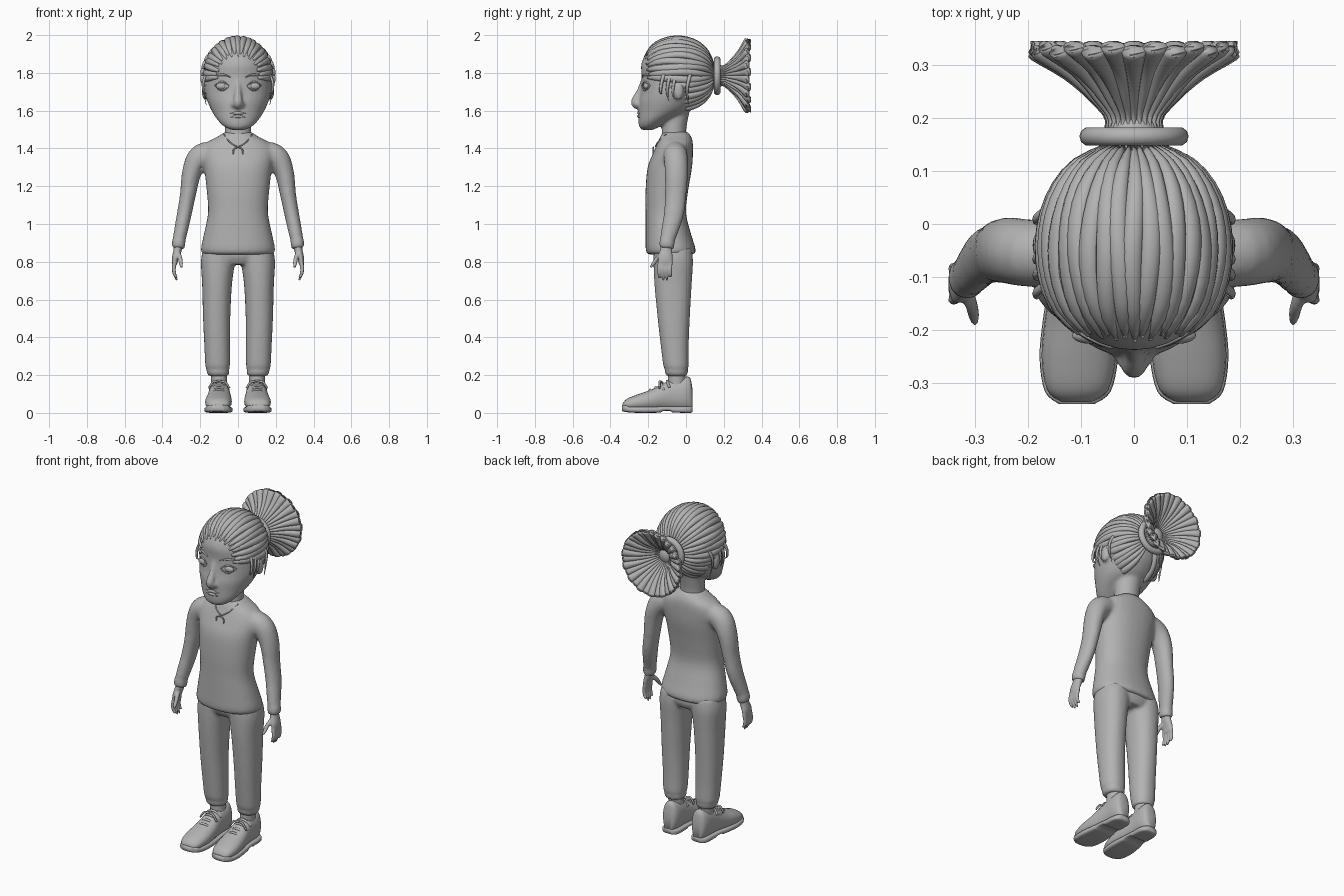
import bpy, bmesh
from math import sin, cos, pi, radians, copysign, sqrt
from mathutils import Vector, Matrix

if "Cube" in bpy.data.objects:
    bpy.data.objects.remove(bpy.data.objects["Cube"])

grey = bpy.data.materials.new("plain grey")
grey.use_nodes = True
grey.diffuse_color = (0.45, 0.45, 0.45, 1)
grey.node_tree.nodes["Principled BSDF"].inputs["Base Color"].default_value = (0.45, 0.45, 0.45, 1)
SIDES = (("left", 1), ("right", -1))


def finish(name, bm, voxel=0, rounds=3):
    """Turn a bmesh into a smooth object, optionally fusing its pieces."""
    bmesh.ops.recalc_face_normals(bm, faces=bm.faces)
    mesh = bpy.data.meshes.new(name)
    bm.to_mesh(mesh)
    bm.free()
    ob = bpy.data.objects.new(name, mesh)
    bpy.context.collection.objects.link(ob)
    mesh.materials.append(grey)
    mesh.polygons.foreach_set("use_smooth", [True] * len(mesh.polygons))
    if voxel:
        m = ob.modifiers.new("fuse", 'REMESH')
        m.mode, m.voxel_size, m.use_smooth_shade = 'VOXEL', voxel, True
        m = ob.modifiers.new("soften", 'SMOOTH')
        m.factor, m.iterations = 0.5, rounds
    return ob


def spline(rows, k=4):
    """Catmull-Rom resampling of equal-length tuples."""
    out = []
    for i in range(len(rows) - 1):
        quad = zip(rows[max(i - 1, 0)], rows[i], rows[i + 1], rows[min(i + 2, len(rows) - 1)])
        quad = list(quad)
        for j in range(k):
            t = j / k
            out.append([b + 0.5 * t * (c - a + t * (2 * a - 5 * b + 4 * c - d + t * (3 * (b - c) + d - a)))
                        for a, b, c, d in quad])
    return out + [list(rows[-1])]


def loft(bm, rings, seg=24, power=2):
    """Skin superellipse rings given as (centre, u, v)."""
    def shape(a):
        return copysign(abs(a) ** (2 / power), a)
    loops = [[bm.verts.new(c + u * shape(cos(2 * pi * i / seg)) + v * shape(sin(2 * pi * i / seg)))
              for i in range(seg)] for c, u, v in rings]
    for a, b in zip(loops, loops[1:]):
        for i in range(seg):
            bm.faces.new((a[i], a[i - 1], b[i - 1], b[i]))
    bm.faces.new(loops[0])
    bm.faces.new(loops[-1])


def stack(bm, rows, s=1, power=2):
    """Upright form; rows of height, half width, front, back, centre x."""
    loft(bm, [(Vector((s * cx, (f + b) / 2, z)), Vector((hx, 0, 0)), Vector((0, (b - f) / 2, 0)))
              for z, hx, f, b, cx in spline(rows)], 32, power)


def tube(bm, rows, ref, s=1, seg=12, k=4):
    """Swept form; rows of x, y, z, width radius, depth radius (depth along ref)."""
    rows = spline(rows, k)
    pts = [Vector((s * r[0], r[1], r[2])) for r in rows]
    rings = []
    for i, p in enumerate(pts):
        t = (pts[min(i + 1, len(pts) - 1)] - pts[max(i - 1, 0)]).normalized()
        u = Vector(ref).cross(t).normalized()
        rings.append((p, u * rows[i][3], t.cross(u) * rows[i][4]))
    loft(bm, rings, seg)


def ball(bm, centre, size):
    bmesh.ops.create_uvsphere(bm, u_segments=20, v_segments=12, radius=1,
                              matrix=Matrix.Translation(centre) @ Matrix.Diagonal((*size, 1)))


def hoop(name, centre, major, minor):
    bpy.ops.mesh.primitive_torus_add(location=centre, rotation=(pi / 2, 0, 0), major_radius=major,
                                     minor_radius=minor, major_segments=36, minor_segments=10)
    ob = bpy.context.object
    ob.name = name
    ob.data.materials.append(grey)
    bpy.ops.object.shade_smooth()


# Head with nose, ears and neck
HEAD = [(1.497, .03, -.23, -.18, 0), (1.515, .072, -.248, -.14, 0), (1.55, .108, -.252, -.08, 0),
        (1.6, .14, -.252, .02, 0), (1.65, .162, -.25, .07, 0), (1.7, .175, -.24, .1, 0),
        (1.78, .176, -.235, .115, 0), (1.85, .166, -.236, .115, 0), (1.92, .135, -.2, .08, 0),
        (1.975, .06, -.13, .02, 0)]


def face_y(x, z):
    lo = max((r for r in HEAD if r[0] <= z), key=lambda r: r[0])
    hi = min((r for r in HEAD if r[0] > z), key=lambda r: r[0])
    t = (z - lo[0]) / (hi[0] - lo[0])
    hx, f, b = [lo[i] + (hi[i] - lo[i]) * t for i in (1, 2, 3)]
    return (f + b) / 2 - (b - f) / 2 * sqrt(max(0, 1 - (x / hx) ** 2))


bm = bmesh.new()
stack(bm, HEAD)
stack(bm, [(1.4, .075, -.13, .01, 0), (1.49, .07, -.128, 0, 0), (1.6, .075, -.12, .02, 0)])
tube(bm, [(0, -.225, 1.76, .014, .014), (0, -.243, 1.7, .017, .02),
          (0, -.268, 1.645, .024, .024), (0, -.255, 1.615, .014, .014)], (0, 1, 0))
for side, s in SIDES:
    ball(bm, (s * .022, -.252, 1.632), (.016, .018, .014))
    ball(bm, (s * .176, -.04, 1.705), (.016, .028, .048))
finish("head", bm, .009, 3)

# Lips, eyes, eyelids and brows
bm = bmesh.new()
for z, w in ((1.588, .045), (1.57, .038)):
    tube(bm, [(w * a, face_y(w * a, z) + .002, z - .004 * abs(a), .009 - .007 * abs(a), .009 - .006 * abs(a))
              for a in (-1, -.5, 0, .5, 1)], (0, 1, 0))
finish("lips", bm)
for side, s in SIDES:
    bm = bmesh.new()
    ball(bm, (s * .083, face_y(.083, 1.73) + .008, 1.73), (.034, .016, .019))
    finish(side + "_eye", bm)
    for name, z, w, h, r in (("_upper_eyelid", 1.732, .038, .02, .005), ("_lower_eyelid", 1.728, .036, -.02, .004),
                             ("_brow", 1.778, .045, .012, .006)):
        bm = bmesh.new()
        rows = []
        for a in (-1, -.5, 0, .5, 1):
            x, zz = .085 + w * a, z + h * (1 - a * a)
            rows.append((x, face_y(x, zz), zz, r * (1.1 - abs(a) * .7), r * .9))
        tube(bm, rows, (0, 1, 0), s, 8)
        finish(side + name, bm)

# Swept-back hair: locks run from the hairline to the tie
bm = bmesh.new()
COUNT = 33
for i in range(COUNT):
    deg = -152 + 304 * i / (COUNT - 1)
    phi, a = radians(deg), abs(deg)
    start = 24 + a * .1 + 4 * (i % 2) if a < 96 else 62 if a < 112 else 95
    rows = []
    for j in range(8):
        t = radians(start + (166 - start) * j / 7)
        r = sin(t) ** .8
        wave = phi + .025 * sin(3 * t + i * 2)
        width = .2 * r * radians(304 / COUNT) * .62
        rows.append((.174 * r * sin(wave), -.045 - .187 * cos(t), 1.785 + .2 * r * cos(wave),
                     width * (.6 if j == 0 else 1), .008 if j == 0 else .014))
    tube(bm, rows, (sin(phi), 0, cos(phi)), 1, 10, 2)
finish("hair_locks", bm)

# Loose wisps by the ears
bm = bmesh.new()
for side, s in SIDES:
    for y, low in ((-.135, 1.69), (-.1, 1.655), (-.07, 1.665), (.005, 1.63)):
        tube(bm, [(.165, y + .02, 1.8, .01, .008), (.184, y + .006, 1.75, .009, .007),
                  (.182, y, 1.7, .007, .005), (.168, y + .008, low, .001, .001)], (1, 0, 0), s, 8)
finish("hair_wisps", bm)

# Hair tie and flared ponytail
hoop("hair_tie", (0, .165, 1.785), .085, .018)
bm = bmesh.new()
ball(bm, (0, .17, 1.785), (.055, .05, .06))
FAN = 30
for i in range(FAN):
    phi = 2 * pi * i / FAN
    rows = [(r * sin(phi), y + (.008 * (i % 2) if r > .1 else 0), 1.785 + r * cos(phi), r * pi / FAN * 1.2, d)
            for y, r, d in ((.13, .06, .012), (.195, .043, .012), (.24, .075, .013),
                            (.285, .125, .015), (.322, .186, .016), (.326, .192, .009))]
    tube(bm, rows, (sin(phi), -.6, cos(phi)), 1, 10, 3)
finish("ponytail", bm)

# Sweater: torso fused with both sleeves
bm = bmesh.new()
stack(bm, [(.838, .18, -.2, .04, 0), (.862, .197, -.213, .052, 0), (.95, .18, -.214, .026, 0),
           (1.06, .159, -.214, 0, 0), (1.18, .166, -.214, .012, 0), (1.3, .18, -.203, .032, 0),
           (1.38, .19, -.172, .037, 0), (1.43, .165, -.15, .036, 0), (1.462, .11, -.137, .028, 0),
           (1.487, .07, -.122, .01, 0)], 1, 2.25)
for side, s in SIDES:
    tube(bm, [(.1, -.06, 1.38, .06, .06), (.195, -.055, 1.358, .066, .064), (.243, -.05, 1.28, .052, .062),
              (.266, -.055, 1.15, .042, .056), (.285, -.065, 1.05, .039, .053), (.305, -.09, .95, .036, .044),
              (.312, -.098, .915, .034, .039), (.314, -.1, .905, .037, .042), (.316, -.103, .87, .034, .038)],
         (0, 1, 0), s, 24)
finish("sweater", bm, .011, 4)

# Necklace
bm = bmesh.new()
tube(bm, [(x, y, z, .003, .003) for x, y, z in
          ((-.075, -.105, 1.475), (-.045, -.148, 1.435), (0, -.162, 1.41), (.045, -.148, 1.435), (.075, -.105, 1.475))],
     (0, 1, 0), 1, 6)
finish("necklace_chain", bm)
hoop("necklace_pendant", (0, -.173, 1.38), .026, .004)

# Hands
for side, s in SIDES:
    bm = bmesh.new()
    tube(bm, [(.314, -.1, .9, .024, .03), (.32, -.105, .86, .022, .033), (.332, -.11, .82, .018, .04),
              (.336, -.11, .785, .013, .038)], (0, 1, 0), s, 16)
    for i in range(4):
        y, low = -.14 + .02 * i, (.715, .7, .7, .72)[i]
        tube(bm, [(.334, y, .8, .011, .0095), (.34, y - .003, .76, .011, .0095),
                  (.334, y - .002, .73, .009, .008), (.322, y, low, .005, .005)], (0, 1, 0), s, 10)
    tube(bm, [(.32, -.115, .85, .014, .016), (.307, -.15, .82, .012, .013), (.302, -.172, .79, .011, .01),
              (.3, -.188, .77, .006, .006)], (0, 1, 0), s, 10)
    finish(side + "_hand", bm, .005, 2)

# Trousers
bm = bmesh.new()
stack(bm, [(.785, .15, -.15, .02, 0), (.83, .188, -.172, .036, 0), (.9, .165, -.17, .02, 0)])
for side, s in SIDES:
    stack(bm, [(.195, .052, -.102, .002, .104), (.215, .06, -.112, .01, .106), (.235, .06, -.112, .01, .107),
               (.25, .065, -.12, .014, .108), (.35, .068, -.133, .014, .11), (.5, .072, -.15, .02, .113),
               (.68, .079, -.167, .03, .111), (.8, .09, -.172, .037, .106), (.87, .085, -.17, .03, .1)], s, 2.2)
finish("trousers", bm, .01, 3)

# Ankles, shoes, soles and laces
SHOE = [(-.335, .108, .03, .02, .05), (-.312, .106, .058, .014, .075), (-.25, .104, .07, .01, .1),
        (-.18, .101, .067, .01, .125), (-.12, .099, .059, .012, .157), (-.07, .098, .054, .012, .178),
        (-.01, .097, .052, .01, .19), (.022, .097, .042, .01, .185), (.035, .097, .026, .015, .12)]
for side, s in SIDES:
    bm = bmesh.new()
    stack(bm, [(.1, .044, -.095, -.005, .099), (.17, .042, -.095, -.003, .1), (.25, .045, -.095, 0, .104)], s)
    finish(side + "_ankle", bm)
    for name, top, grow in (("_shoe", None, 0), ("_sole", .034, .004)):
        bm = bmesh.new()
        rings = []
        for y, cx, hw, z0, z1 in spline(SHOE):
            if top:
                z0, z1 = z0 - .01 + (.008 if -.13 < y < -.07 else 0), top + (.008 if y < -.3 else 0)
            rings.append((Vector((s * cx, y * (1 + grow * 3), (z0 + z1) / 2)), Vector((hw + grow, 0, 0)),
                          Vector((0, 0, (z1 - z0) / 2))))
        loft(bm, rings, 24, 4 if top else 2.2)
        finish(side + name, bm)
    bm = bmesh.new()
    for y, z in ((-.19, .122), (-.16, .135), (-.13, .152), (-.1, .168)):
        tube(bm, [(.1 + .05 * a, y + .012 * a * a, z - .032 * a * a, .007, .007) for a in (-1, -.5, 0, .5, 1)],
             (0, 1, 0), s, 8)
    for a in (-1, 1):
        tube(bm, [(.1, -.125, .16, .006, .006), (.1 + .03 * a, -.14, .165, .006, .006),
                  (.1 + .055 * a, -.14, .13, .005, .005)], (0, 1, 0), s, 8)
    finish(side + "_laces", bm)
